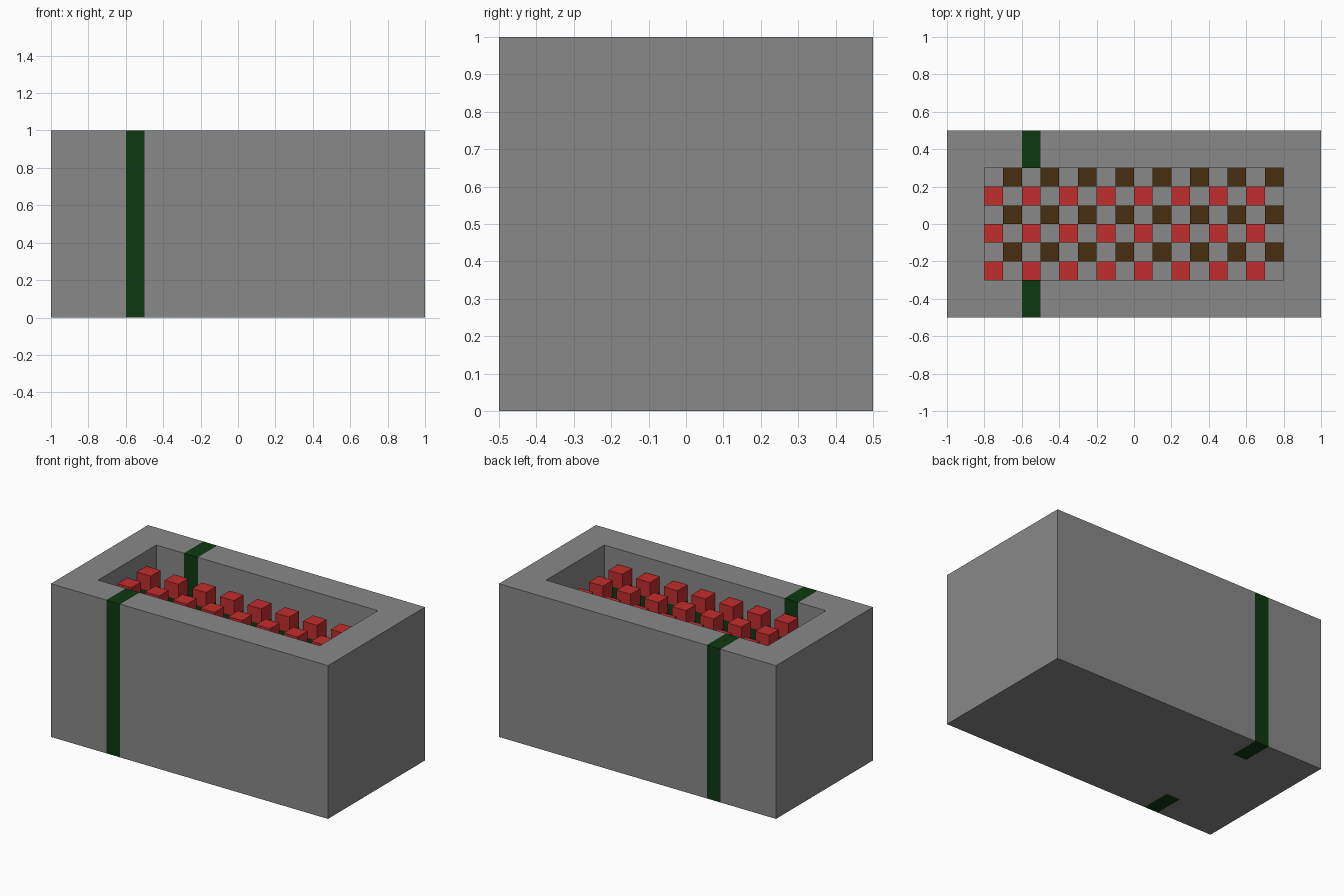
import bpy, bmesh
from mathutils import Matrix, Vector

cube = bpy.data.objects.get("Cube")
if cube:
    bpy.data.objects.remove(cube, do_unlink=True)


def material(name, rgb):
    m = bpy.data.materials.new(name)
    m.use_nodes = True
    m.diffuse_color = (*rgb, 1)
    bsdf = next(n for n in m.node_tree.nodes if n.type == 'BSDF_PRINCIPLED')
    bsdf.inputs["Base Color"].default_value = (*rgb, 1)
    return m


STONE = material("stone grey", (0.25, 0.25, 0.25))
GREEN = material("dark green", (0.004, 0.040, 0.005))
RED = material("petal red", (0.54, 0.026, 0.026))
BROWN = material("soil brown", (0.065, 0.026, 0.005))

FLOOR = 0.6    # height of the trough floor
CELL = 0.1     # planting grid


def finish(bm, name, mats):
    bmesh.ops.recalc_face_normals(bm, faces=bm.faces)
    mesh = bpy.data.meshes.new(name)
    bm.to_mesh(mesh)
    bm.free()
    for m in mats:
        mesh.materials.append(m)
    ob = bpy.data.objects.new(name, mesh)
    bpy.context.collection.objects.link(ob)
    return ob


def add_box(bm, lo, hi):
    lo, hi = Vector(lo), Vector(hi)
    mat = Matrix.Translation((lo + hi) / 2) @ Matrix.Diagonal((*(hi - lo), 1))
    bmesh.ops.create_cube(bm, size=1, matrix=mat)


# Trough: a block cut along the rim and band lines, with the middle sunk in
bm = bmesh.new()
add_box(bm, (-1, -0.5, 0), (1, 0.5, 1))
cuts = [((x, 0, 0), (1, 0, 0)) for x in (-0.8, -0.6, -0.5, 0.8)]
cuts += [((0, y, 0), (0, 1, 0)) for y in (-0.3, 0.3)]
for co, no in cuts:
    bmesh.ops.bisect_plane(bm, geom=bm.verts[:] + bm.edges[:] + bm.faces[:],
                           plane_co=co, plane_no=no)


def opening_faces():
    out = []
    for f in bm.faces:
        c = f.calc_center_median()
        if c.z > 0.99 and abs(c.x) < 0.8 and abs(c.y) < 0.29:
            out.append(f)
    return out


ext = bmesh.ops.extrude_face_region(bm, geom=opening_faces())
sunk = [g for g in ext["geom"] if isinstance(g, bmesh.types.BMVert)]
bmesh.ops.translate(bm, verts=sunk, vec=(0, 0, FLOOR - 1))
leftover = opening_faces()
if leftover:
    bmesh.ops.delete(bm, geom=leftover, context='FACES_ONLY')

# Green band around the front and back walls
for f in bm.faces:
    c = f.calc_center_median()
    if -0.6 < c.x < -0.5 and abs(c.y) > 0.29:
        f.material_index = 1
finish(bm, "trough", [STONE, GREEN])


# Planting grid: flowers and soil blocks on alternating rows and columns
def planting(name, mat, x0, y0, z0, z1):
    bm = bmesh.new()
    for i in range(8):
        for j in range(3):
            x, y = x0 + 2 * CELL * i, y0 + 2 * CELL * j
            add_box(bm, (x, y, z0), (x + CELL, y + CELL, z1))
    finish(bm, name, [mat])


planting("flower_heads", RED, -0.8, -0.3, 0.8, 0.9)
planting("flower_stems", GREEN, -0.8, -0.3, FLOOR, 0.8)
planting("soil_blocks", BROWN, -0.7, -0.2, FLOOR, 0.7)
